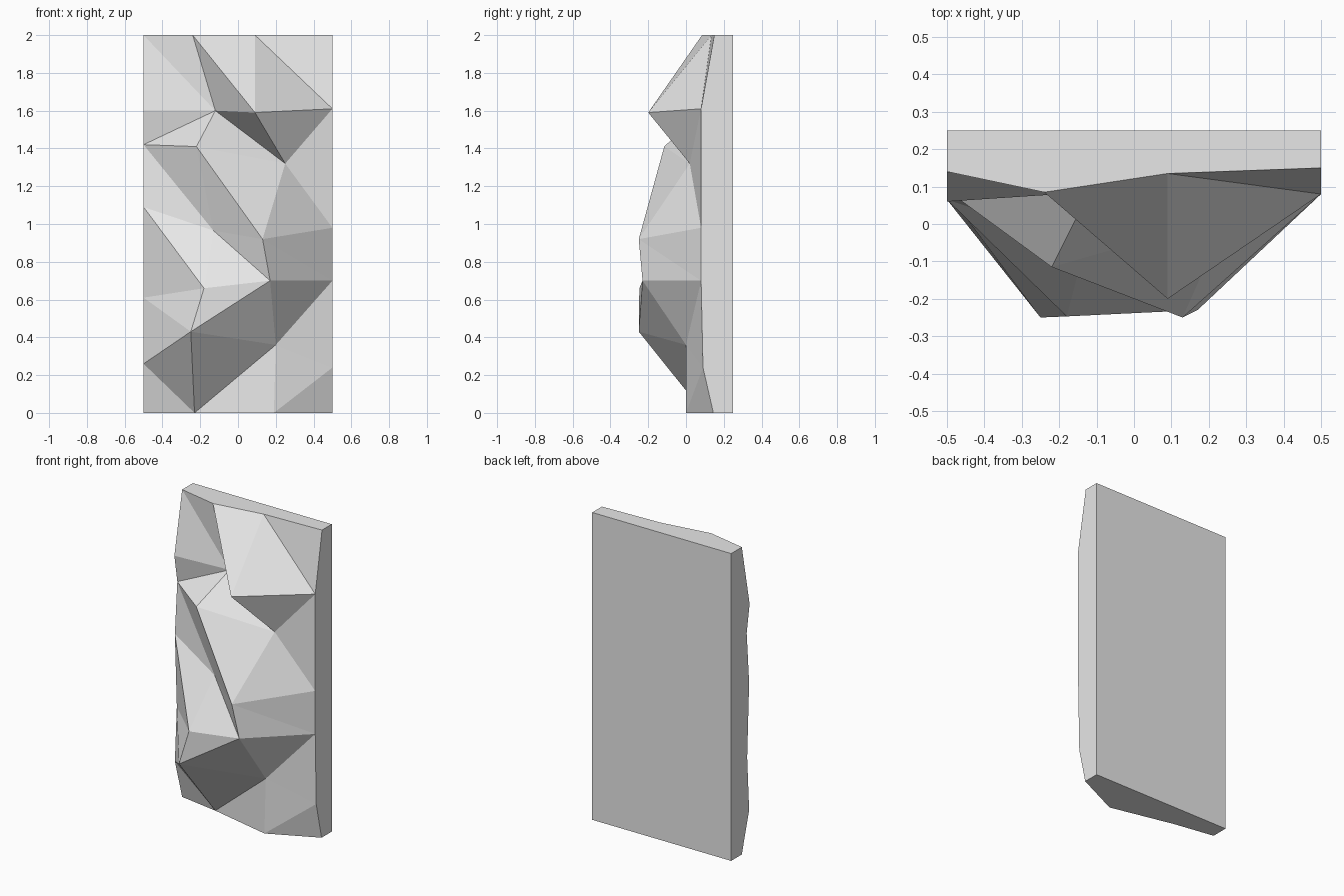
import bpy, bmesh
from mathutils import Vector
from mathutils.geometry import delaunay_2d_cdt

cube = bpy.data.objects.get("Cube")
if cube:
    bpy.data.objects.remove(cube)

HALF, BACK, HEIGHT = 0.5, 0.25, 2.0
points = {}

# Side outlines from top to bottom: (height, depth)
left = [(2, .14), (1.6, .06), (1.42, .09), (1.09, .065), (.61, .085), (.26, .065), (0, .14)]
right = [(2, .15), (1.61, .08), (1.31, .08), (.98, .08), (.7, .08), (.24, .09), (0, .145)]
for names, side, x in (("abcdefg", left, -HALF), ("tuvwxyz", right, HALF)):
    for name, (z, y) in zip(names, side):
        points[name] = Vector((x, y, z))

# Chips along the top and bottom rims
points["m"] = Vector((-.24, .085, HEIGHT))
points["n"] = Vector((.09, .135, HEIGHT))
points["p"] = Vector((-.23, .095, 0))
points["q"] = Vector((.19, 0, 0))

# Peaks and hollows of the rock face: (x, depth, height)
peaks = [(-.12, .085, 1.6), (.09, -.2, 1.59), (-.22, -.115, 1.41), (.25, .02, 1.32),
         (.13, -.25, .92), (.17, -.23, .7), (-.13, -.055, .965), (-.18, -.247, .66),
         (-.25, -.25, .43), (.2, 0, .36)]
for name, co in zip("ABCDEFGHIJ", peaks):
    points[name] = Vector(co)

# Outline and fold lines, each a run of point names
outline = "abcdefgpqzyxwvutnma"
folds = ("aAb mA mBn nu cA ABu ACc ADB uDv Dw CDE CE wEx EFx cGC EG dGF "
         "GH dHF eHI eIF fIp fp IJF xJp qJy qy").split()
names = list(points)
edges = {tuple(sorted((names.index(a), names.index(b))))
         for run in [outline] + folds for a, b in zip(run, run[1:])}

# Triangulate the rock face between the folds
flat = [Vector((points[n].x, points[n].z)) for n in names]
_, _, tris, origin, _, _ = delaunay_2d_cdt(flat, sorted(edges), [], 0, 1e-5)

bm = bmesh.new()
verts = [bm.verts.new(points[n]) for n in names]
for tri in tris:
    bm.faces.new([verts[origin[i][0]] for i in tri])

# Extrude the rim to the flat back and close it
rim = [e for e in bm.edges if e.is_boundary]
new = bmesh.ops.extrude_edge_only(bm, edges=rim)["geom"]
for v in new:
    if isinstance(v, bmesh.types.BMVert):
        v.co.y = BACK
bmesh.ops.holes_fill(bm, edges=[e for e in bm.edges if e.is_boundary], sides=0)
bmesh.ops.recalc_face_normals(bm, faces=bm.faces[:])

mesh = bpy.data.meshes.new("rock_wall_panel")
bm.to_mesh(mesh)
bm.free()
panel = bpy.data.objects.new("rock_wall_panel", mesh)
bpy.context.collection.objects.link(panel)

# Plain pale grey stone
stone = bpy.data.materials.new("pale_grey_stone")
stone.use_nodes = True
colour = (.8, .8, .8, 1)
stone.diffuse_color = colour
stone.node_tree.nodes["Principled BSDF"].inputs["Base Color"].default_value = colour
mesh.materials.append(stone)
